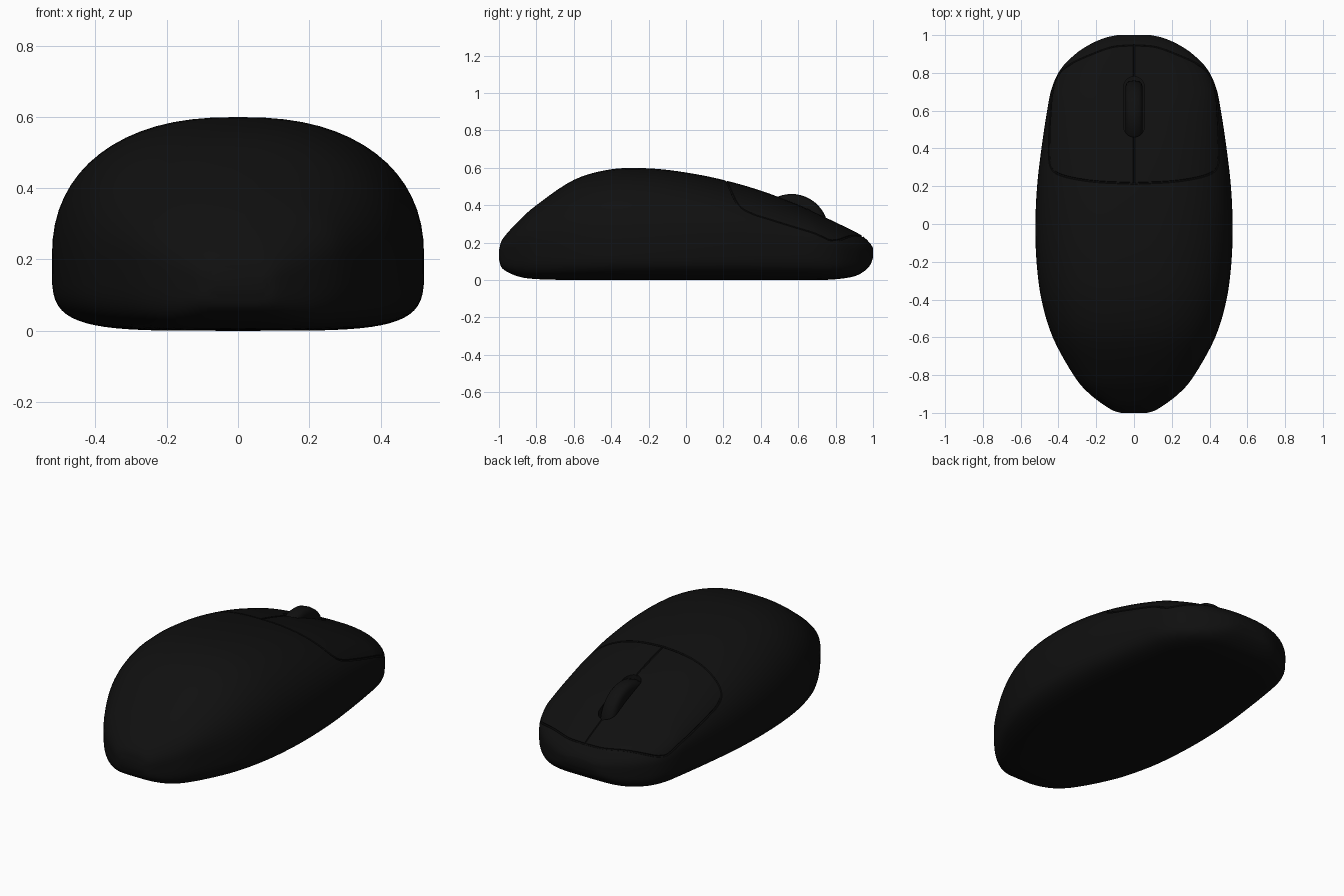
import bpy, bmesh, math
from mathutils import Vector

cube = bpy.data.objects.get("Cube")
if cube:
    bpy.data.objects.remove(cube, do_unlink=True)

black = bpy.data.materials.new("matte black")
black.use_nodes = True
tone = (0.005, 0.005, 0.005, 1)
black.diffuse_color = tone
black.node_tree.nodes["Principled BSDF"].inputs["Base Color"].default_value = tone

UPPER, LOWER = 2.4, 4.5     # superellipse powers of the shell section
# stations: y, half width, underside height, top height
STATIONS = [Vector(s) for s in (
    (-1, .07, .11, .16), (-.98, .125, .06, .22), (-.9, .235, .02, .31),
    (-.8, .32, .005, .4), (-.6, .43, 0, .535), (-.4, .49, 0, .592),
    (-.2, .516, 0, .597), (0, .522, 0, .575), (.2, .513, 0, .535),
    (.4, .49, 0, .478), (.6, .46, 0, .403), (.72, .435, 0, .347),
    (.82, .388, .006, .299), (.9, .31, .02, .26), (.95, .235, .045, .23),
    (.985, .155, .08, .195), (1, .09, .12, .17))]


def smooth(points, t):
    """Catmull-Rom point on a list of vectors, t counted in points."""
    last = len(points) - 1
    i = min(int(t), last - 1)
    u = t - i
    b, c = points[i], points[i + 1]
    a = points[i - 1] if i > 0 else b * 2 - c
    d = points[i + 2] if i + 2 <= last else c * 2 - b
    return (b * 2 + (c - a) * u + (a * 2 - b * 5 + c * 4 - d) * u**2
            + (b * 3 - a - c * 3 + d) * u**3) / 2


def section(t):
    y, w, low, high = smooth(STATIONS, t)
    low = max(low, 0)
    return y, w, low, high, min(.2, low + .55 * (high - low))


def on_shell(f, y):
    """Point on the upper shell at y, f = share of the half width."""
    a, b = 0, len(STATIONS) - 1
    for _ in range(30):
        m = (a + b) / 2
        a, b = (m, b) if section(m)[0] < y else (a, m)
    _, w, low, high, mid = section(a)
    rise = max(0, 1 - abs(f)**UPPER) ** (1 / UPPER)
    return Vector((f * w, y, mid + (high - mid) * rise))


def add_object(name, bm):
    bmesh.ops.recalc_face_normals(bm, faces=bm.faces)
    mesh = bpy.data.meshes.new(name)
    bm.to_mesh(mesh)
    bm.free()
    mesh.materials.append(black)
    obj = bpy.data.objects.new(name, mesh)
    bpy.context.collection.objects.link(obj)
    return obj


def baked(obj):
    graph = bpy.context.evaluated_depsgraph_get()
    return bpy.data.meshes.new_from_object(obj.evaluated_get(graph))


def tube(name, path, closed):
    """Thin tube along a path, used to cut a seam."""
    curve = bpy.data.curves.new(name, "CURVE")
    curve.dimensions = "3D"
    curve.bevel_depth = .006
    curve.bevel_resolution = 1
    curve.use_fill_caps = not closed
    spline = curve.splines.new("POLY")
    spline.points.add(len(path) - 1)
    for p, co in zip(spline.points, path):
        p.co = (*co, 1)
    spline.use_cyclic_u = closed
    obj = bpy.data.objects.new(name, curve)
    bpy.context.collection.objects.link(obj)
    mesh = baked(obj)
    bpy.data.objects.remove(obj)
    bm = bmesh.new()
    bm.from_mesh(mesh)
    return add_object(name, bm)


def smooth_shade(obj):
    bpy.ops.object.select_all(action="DESELECT")
    obj.select_set(True)
    bpy.context.view_layer.objects.active = obj
    bpy.ops.object.shade_smooth_by_angle(angle=math.radians(35))


# shell lofted through the stations
RING, STEPS = 64, 5
bm = bmesh.new()
rings = []
for k in range((len(STATIONS) - 1) * STEPS + 1):
    y, w, low, high, mid = section(k / STEPS)
    ring = []
    for j in range(RING):
        a = 2 * math.pi * j / RING
        c, s = math.cos(a), math.sin(a)
        power, reach = (UPPER, high - mid) if s >= 0 else (LOWER, mid - low)
        x = math.copysign(abs(c) ** (2 / power), c) * w
        z = mid + math.copysign(abs(s) ** (2 / power), s) * reach
        ring.append(bm.verts.new((x, y, z)))
    rings.append(ring)
for r, q in zip(rings, rings[1:]):
    for j in range(RING):
        n = (j + 1) % RING
        bm.faces.new((r[j], r[n], q[n], q[j]))
bm.faces.new(rings[0])
bm.faces.new(rings[-1])
body = add_object("body", bm)

# seam around the two buttons: share of half width, y
HALF = [Vector(p) for p in (
    (0, .215), (.4, .225), (.7, .25), (.85, .285), (.905, .35), (.93, .45),
    (.955, .57), (.98, .71), (.985, .785), (.93, .84), (.75, .89),
    (.45, .935), (0, .945))]
half = [smooth(HALF, i / 6) for i in range((len(HALF) - 1) * 6 + 1)]
outline = half + [Vector((-p.x, p.y)) for p in half[-2:0:-1]]
outer_seam = tube("button_outline_cutter", [on_shell(*p) for p in outline], True)

# seam between the left and right button
middle = [on_shell(0, .215 + .73 * i / 30) for i in range(31)]
middle_seam = tube("button_split_cutter", middle, False)

# rounded slot for the wheel
bm = bmesh.new()
rim = []
for i in range(32):
    a = 2 * math.pi * (i + .5) / 32
    y = .62 + math.copysign(.105, math.sin(a)) + .055 * math.sin(a)
    rim.append(bm.verts.new((.055 * math.cos(a), y, .2)))
floor = bm.faces.new(rim)
top = bmesh.ops.extrude_face_region(bm, geom=[floor])
bmesh.ops.translate(bm, vec=(0, 0, .5),
                    verts=[v for v in top["geom"] if isinstance(v, bmesh.types.BMVert)])
slot = add_object("wheel_slot_cutter", bm)

# cut seams and slot
for cutter in (outer_seam, middle_seam, slot):
    mod = body.modifiers.new(cutter.name, "BOOLEAN")
    mod.operation = "DIFFERENCE"
    mod.solver = "EXACT"
    mod.object = cutter
cut = baked(body)
body.modifiers.clear()
body.data = cut
for cutter in (outer_seam, middle_seam, slot):
    bpy.data.objects.remove(cutter, do_unlink=True)
smooth_shade(body)

# scroll wheel with a rounded rim
PROFILE = [(-.045, .1), (-.045, .165), (-.04, .18), (-.028, .191), (0, .195),
           (.028, .191), (.04, .18), (.045, .165), (.045, .1)]
bm = bmesh.new()
SEGMENTS = 48
hoops = []
for x, r in PROFILE:
    angles = [2 * math.pi * i / SEGMENTS for i in range(SEGMENTS)]
    hoops.append([bm.verts.new((x, r * math.cos(a), r * math.sin(a))) for a in angles])
for p, q in zip(hoops, hoops[1:]):
    for i in range(SEGMENTS):
        n = (i + 1) % SEGMENTS
        bm.faces.new((p[i], p[n], q[n], q[i]))
bm.faces.new(hoops[0])
bm.faces.new(hoops[-1])
wheel = add_object("scroll_wheel", bm)
wheel.location = (0, .565, .265)
smooth_shade(wheel)
